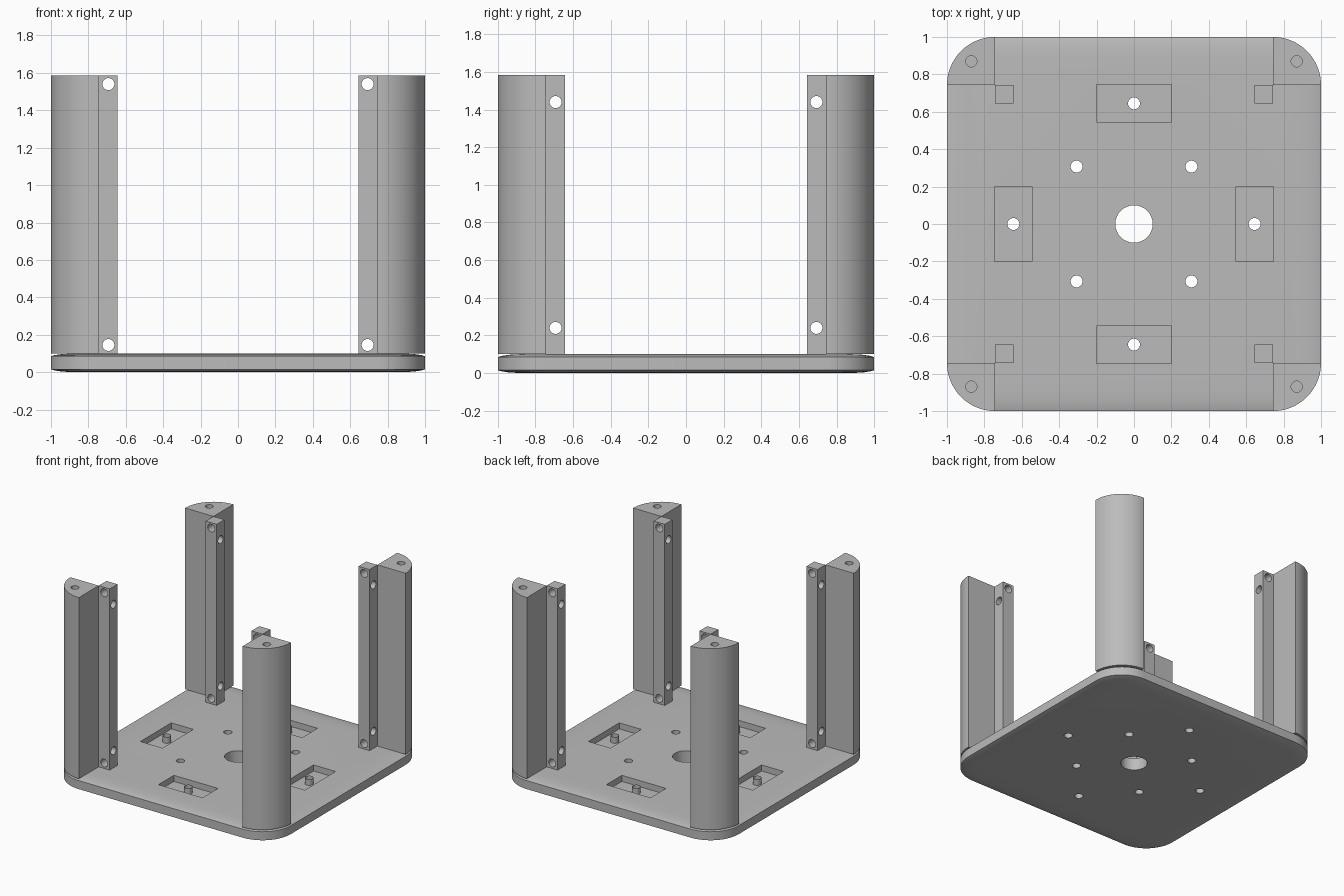
import bpy, bmesh
from math import pi, cos, sin
from mathutils import Matrix

default = bpy.data.objects.get("Cube")
if default:
    bpy.data.objects.remove(default, do_unlink=True)

# One plain grey for everything
grey = bpy.data.materials.new("plain_grey")
grey.use_nodes = True
color = (0.5, 0.5, 0.5, 1)
grey.diffuse_color = color
grey.node_tree.nodes["Principled BSDF"].inputs["Base Color"].default_value = color

PLATE_TOP, POST_TOP = 0.1, 1.585
FLOOR = 0.05          # pocket floor height
INNER = 0.743         # inner corner of the posts
BORE = 0.032          # screw hole radius


def finish(name, bm):
    bmesh.ops.recalc_face_normals(bm, faces=bm.faces)
    mesh = bpy.data.meshes.new(name)
    bm.to_mesh(mesh)
    bm.free()
    mesh.materials.append(grey)
    obj = bpy.data.objects.new(name, mesh)
    bpy.context.collection.objects.link(obj)
    return obj


def activate(obj):
    bpy.ops.object.select_all(action='DESELECT')
    obj.select_set(True)
    bpy.context.view_layer.objects.active = obj


def loft(name, rings):
    """Skin a stack of equal rings and cap both ends."""
    bm = bmesh.new()
    rows = [[bm.verts.new(p) for p in ring] for ring in rings]
    for a, b in zip(rows, rows[1:]):
        for i in range(len(a)):
            j = (i + 1) % len(a)
            bm.faces.new((a[i], a[j], b[j], b[i]))
    bm.faces.new(rows[0])
    bm.faces.new(rows[-1])
    return finish(name, bm)


def box(name, x0, x1, y0, y1, z0, z1):
    corners = [(x0, y0), (x1, y0), (x1, y1), (x0, y1)]
    return loft(name, [[(x, y, z) for x, y in corners] for z in (z0, z1)])


def cylinder(name, center, radius, length, axis='Z', caps=True):
    bm = bmesh.new()
    turn = {'X': Matrix.Rotation(pi / 2, 4, 'Y'),
            'Y': Matrix.Rotation(pi / 2, 4, 'X'), 'Z': Matrix()}[axis]
    bmesh.ops.create_cone(bm, cap_ends=caps, segments=32, radius1=radius,
                          radius2=radius, depth=length,
                          matrix=Matrix.Translation(center) @ turn)
    return finish(name, bm)


def cut(obj, cutters):
    for cutter in cutters:
        mod = obj.modifiers.new("cut", 'BOOLEAN')
        mod.operation = 'DIFFERENCE'
        mod.solver = 'EXACT'
        mod.object = cutter
        activate(obj)
        bpy.ops.object.modifier_apply(modifier=mod.name)
        bpy.data.objects.remove(cutter, do_unlink=True)


def smooth(obj):
    activate(obj)
    bpy.ops.object.shade_smooth_by_angle(angle=pi / 6)


def mirror_to_corners(obj):
    smooth(obj)
    mod = obj.modifiers.new("four_corners", 'MIRROR')
    mod.use_axis = (True, True, False)
    mod.use_mirror_merge = False


def rounded_square(half, radius, z, steps=16):
    pts = []
    for q, (sx, sy) in enumerate([(1, 1), (-1, 1), (-1, -1), (1, -1)]):
        for i in range(steps + 1):
            a = (q + i / steps) * pi / 2
            pts.append((sx * (half - radius) + radius * cos(a),
                        sy * (half - radius) + radius * sin(a), z))
    return pts


# Base plate: rounded corners, rim softly falling away above and below
rim = [(0.12, 0), (0.06, 0.003), (0.02, 0.009), (0, 0.015)]
levels = rim + [(inset, PLATE_TOP - z) for inset, z in reversed(rim)]
plate = loft("base_plate", [rounded_square(1 - i, 0.257 - i, z) for i, z in levels])

pocket_centers = [(0, 0.645), (0, -0.645), (0.645, 0), (-0.645, 0)]
cutters = [cylinder("hole_cutter", (0, 0, 0), 0.1, 1)]
for sx in (1, -1):
    for sy in (1, -1):
        cutters.append(cylinder("hole_cutter", (sx * 0.307, sy * 0.307, 0), BORE, 1))
for x, y in pocket_centers:
    w, d = (0.2, 0.1) if x == 0 else (0.1, 0.2)
    cutters.append(box("pocket_cutter", x - w, x + w, y - d, y + d, FLOOR, 0.3))
    cutters.append(cylinder("hole_cutter", (x, y, 0), BORE, 1))
cut(plate, cutters)
smooth(plate)

# Thin sleeves standing around the pocket holes
for x, y in pocket_centers:
    sleeve = cylinder("pocket_sleeve", (x, y, (FLOOR + PLATE_TOP) / 2), BORE,
                      PLATE_TOP - FLOOR, caps=False)
    smooth(sleeve)

# Quarter-round corner posts with a blind hole in the top
radius = 1 - INNER
outline = [(INNER, INNER)]
for i in range(25):
    a = i / 24 * pi / 2
    outline.append((INNER + radius * cos(a), INNER + radius * sin(a)))
post = loft("corner_posts", [[(x, y, z) for x, y in outline]
                             for z in (PLATE_TOP, POST_TOP)])
cut(post, [cylinder("hole_cutter", (0.87, 0.87, POST_TOP), 0.03, 0.3)])
mirror_to_corners(post)

# Square mounting rails inside the posts, cross-drilled near both ends
rail = box("mounting_rails", INNER - 0.1, INNER, INNER - 0.1, INNER,
           PLATE_TOP, POST_TOP)
mid = INNER - 0.05
drills = [('Y', 0.145), ('Y', 1.54), ('X', 0.24), ('X', 1.44)]
cut(rail, [cylinder("hole_cutter", (mid, mid, z), BORE, 0.3, axis)
           for axis, z in drills])
mirror_to_corners(rail)
